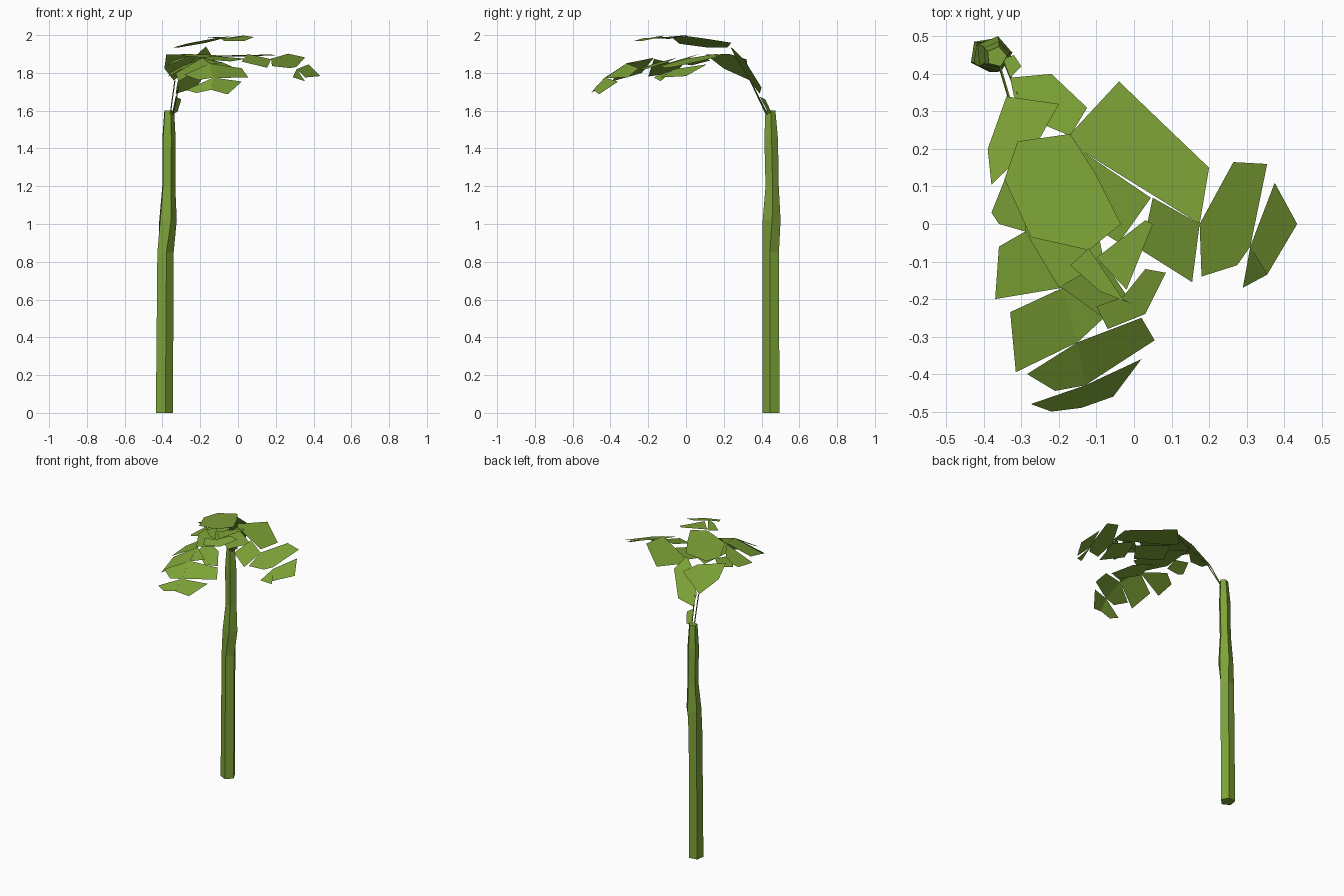
import bpy
import bmesh
from math import cos, sin, radians
from mathutils import Vector

cube = bpy.data.objects.get("Cube")
if cube:
    bpy.data.objects.remove(cube, do_unlink=True)

# One leaf green for the whole plant
green = bpy.data.materials.new("leaf_green")
green.use_nodes = True
colour = (0.205, 0.366, 0.038, 1)
green.diffuse_color = colour
bsdf = next(n for n in green.node_tree.nodes if n.type == 'BSDF_PRINCIPLED')
bsdf.inputs["Base Color"].default_value = colour
bsdf.inputs["Roughness"].default_value = 0.9


def finish(bm, name):
    """Turn a bmesh into a named, flat-shaded green object."""
    mesh = bpy.data.meshes.new(name)
    bm.to_mesh(mesh)
    bm.free()
    mesh.materials.append(green)
    obj = bpy.data.objects.new(name, mesh)
    bpy.context.collection.objects.link(obj)
    return obj


def tube(name, rings, sides):
    """Loft rings given as (centre, radius, turn), with closed ends."""
    bm = bmesh.new()
    loops = []
    for centre, radius, turn in rings:
        loop = []
        for i in range(sides):
            a = radians(turn + i * 360 / sides)
            offset = Vector((radius * cos(a), radius * sin(a), 0))
            loop.append(bm.verts.new(Vector(centre) + offset))
        loops.append(loop)
    for low, high in zip(loops, loops[1:]):
        for i in range(sides):
            j = (i + 1) % sides
            bm.faces.new((low[i], low[j], high[j], high[i]))
    bm.faces.new(loops[0][::-1])
    bm.faces.new(loops[-1])
    return finish(bm, name)


def frond(name, blades):
    """Flat blades: start height, slope along x, slope along y, outline in hundredths."""
    bm = bmesh.new()
    for height, slope_x, slope_y, outline in blades:
        start_x, start_y = outline[0]
        verts = []
        for x, y in outline:
            z = height + ((x - start_x) * slope_x + (y - start_y) * slope_y) / 100
            verts.append(bm.verts.new((x / 100, y / 100, z)))
        face = bm.faces.new(verts)
        face.normal_update()
        if face.normal.z < 0:
            face.normal_flip()
    return finish(bm, name)


# Five-sided trunk with slight knots and a small twist
tube("trunk", [
    ((-.392, .452, 0), .048, 63),
    ((-.386, .451, .85), .046, 63),
    ((-.374, .452, 1.02), .05, 77),
    ((-.369, .455, 1.2), .037, 77),
    ((-.368, .45, 1.45), .038, 77),
    ((-.366, .446, 1.6), .028, 77),
], sides=5)

# Thin stalks leaning from the trunk to the crown
for side, foot, tip in (
    ("left", (-.345, .43, 1.58), (-.31, .345, 1.75)),
    ("right", (-.36, .425, 1.58), (-.335, .34, 1.76)),
):
    tube("stalk_" + side, [(foot, .004, 0), (tip, .004, 0)], sides=3)

# Short shoot at the trunk top
frond("shoot", [
    (1.58, 1, -1.5, [(-35, 44), (-32, 45), (-30, 42), (-33, 39)]),
])

# Steep blades where the crown leaves the stalks
frond("crown_base", [
    (1.69, .4, -1.2, [(-33, 39), (-22, 40), (-12.5, 31), (-17, 23.5), (-23, 26), (-32, 34)]),
    (1.76, .7, -.7, [(-34, 34), (-20, 32), (-25, 23), (-38, 10.5), (-39, 20)]),
])

# Frond reaching sideways
frond("side_frond", [
    (1.89, 0, -.03, [(-17, 24), (-4, 38), (20, 15), (17.5, 0), (-14, 19.5)]),
    (1.89, 0, .12, [(-14, 19.5), (4.5, 7), (-4, -5), (-20, 5)]),
    (1.9, -.05, .3, [(5, 7), (17.5, 0), (15.5, -15.5), (2, -7)]),
    (1.875, -.2, .27, [(17.5, 0), (26.5, 16.5), (35.5, 16), (31, -6), (27.5, -11), (18, -14)]),
    (1.82, -.45, .32, [(31, -6), (37.5, 11), (43.5, 0), (35.5, -13.5)]),
    (1.82, -.6, .5, [(31, -6), (35.5, -13.5), (29, -17)]),
])

# Frond drooping to the front, its outer blades folded along the middle
frond("front_frond", [
    (1.9, 0, .05, [(-28, 20), (-12, 10), (-8, -10), (-20, -17), (-29, -2)]),
    (1.84, .4, .1, [(-38, 3), (-34, 13), (-27.5, 7.5), (-29, -2), (-36, 0)]),
    (1.8, .5, .1, [(-36, -6), (-29, -2), (-19, -17), (-37, -20)]),
    (1.88, -.1, .25, [(-20, -5), (-8, -10), (0, -22), (-8, -25), (-19, -17)]),
    (1.88, .43, .32, [(-19, -17), (-33, -23.5), (-31.5, -39.5), (-15, -31.5)]),
    (1.88, -.1, .2, [(-19, -17), (-8, -25), (-15, -31.5)]),
    (1.85, .03, .66, [(-15, -31.5), (-28.5, -40), (-21, -44.5), (-13, -43)]),
    (1.85, -.38, .6, [(-15, -31.5), (2, -25), (5.5, -31), (-13, -43)]),
    (1.775, .09, 1.05, [(-13, -43), (-27.5, -48), (-22, -50), (-14, -49)]),
    (1.775, -.7, 1.2, [(-13, -43), (2, -36), (-5.5, -46), (-14, -49)]),
])

# Highest frond lying over the crown
frond("top_frond", [
    (1.935, .18, -.05, [(-31, 22), (-17, 24), (-10, 13), (-3.5, 0),
                        (-12, -7), (-27.5, -3.5), (-34.5, 12)]),
    (1.98, .1, .05, [(-10, -9), (3, 1), (5, 0), (-2, -17.5)]),
    (1.985, .05, .05, [(-17, -11), (-12, -6.5), (-3, -20), (0, -21.5), (-9, -18)]),
    (1.985, -.1, .25, [(-3, -19.5), (3, -12), (8.5, -13), (3, -24), (-7, -28), (-10, -22)]),
])
